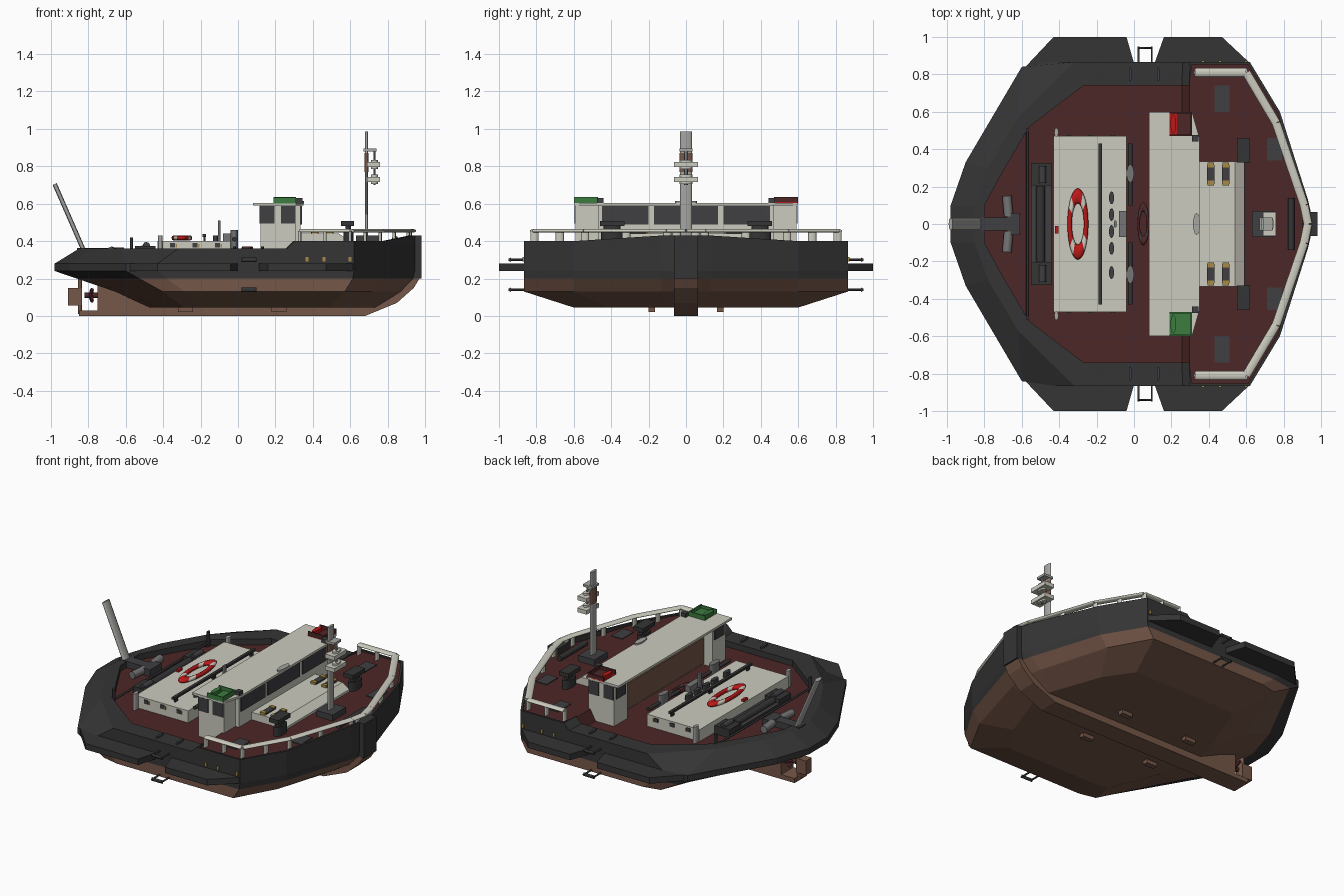
import bpy, bmesh, math
from mathutils import Vector, Matrix

if "Cube" in bpy.data.objects:
    bpy.data.objects.remove(bpy.data.objects["Cube"])


def material(name, r, g, b):
    m = bpy.data.materials.new(name)
    m.use_nodes = True
    m.diffuse_color = (r, g, b, 1)
    m.node_tree.nodes["Principled BSDF"].inputs["Base Color"].default_value = (r, g, b, 1)
    return m


black = material("black paint", .035, .035, .035)
brown = material("brown bottom paint", .18, .095, .065)
maroon = material("maroon deck", .075, .02, .02)
white = material("off white", .6, .6, .52)
glass = material("dark glass", .05, .05, .055)
red = material("red", .5, .01, .01)
green = material("green", .045, .2, .05)
gold = material("gold", .38, .26, .06)
grey = material("grey metal", .18, .18, .18)
pale = material("pale grey", .38, .38, .36)


def finish(name, bm, *mats, smooth=False):
    bmesh.ops.recalc_face_normals(bm, faces=bm.faces)
    mesh = bpy.data.meshes.new(name)
    bm.to_mesh(mesh)
    bm.free()
    for m in mats:
        mesh.materials.append(m)
    ob = bpy.data.objects.new(name, mesh)
    bpy.context.collection.objects.link(ob)
    if smooth:
        for p in mesh.polygons:
            p.use_smooth = len(p.vertices) == 4
    return ob


def box(name, x, y, z, mat):
    """Box from two limits on each axis."""
    bm = bmesh.new()
    bmesh.ops.create_cube(bm, size=1)
    for v in bm.verts:
        v.co = [min(r) if c < 0 else max(r) for r, c in zip((x, y, z), v.co)]
    return finish(name, bm, mat)


def pair(name, x, y, z, mat):
    box("right_" + name, x, (-y[1], -y[0]), z, mat)
    box("left_" + name, x, y, z, mat)


def prism(name, pts, lo, hi, axis, mat):
    """Extrude a profile along y (axis 1) or z (axis 2)."""
    bm = bmesh.new()
    place = lambda a, b, t: (a, t, b) if axis == 1 else (a, b, t)
    face = bm.faces.new([bm.verts.new(place(a, b, lo)) for a, b in pts])
    new = bmesh.ops.extrude_face_region(bm, geom=[face])["geom"]
    shift = place(0, 0, hi - lo)
    bmesh.ops.translate(bm, vec=shift, verts=[g for g in new if isinstance(g, bmesh.types.BMVert)])
    return finish(name, bm, mat)


def rod(name, a, b, rx, ry, mat, sides=10):
    """Cylinder between two points, oval when rx and ry differ."""
    a, b = Vector(a), Vector(b)
    bm = bmesh.new()
    bmesh.ops.create_cone(bm, cap_ends=True, segments=sides, radius1=1, radius2=1, depth=(b - a).length)
    turn = (b - a).to_track_quat('Z', 'Y').to_matrix().to_4x4()
    if abs((b - a).normalized().z) > .99:
        turn = Matrix.Identity(4)
    bm.transform(Matrix.Translation((a + b) / 2) @ turn @ Matrix.Diagonal((rx, ry, 1, 1)))
    return finish(name, bm, mat, smooth=True)


def ring(name, center, rx, ry, thick, *mats):
    """Oval life ring with narrow bands of a second colour."""
    bm = bmesh.new()
    n, k = 32, 8
    loops = []
    for i in range(n):
        t = math.tau * (i + .5) / n
        row = []
        for j in range(k):
            w = 1 + .27 * math.cos(math.tau * j / k)
            row.append(bm.verts.new((center[0] + rx * w * math.cos(t), center[1] + ry * w * math.sin(t),
                                     center[2] + thick * math.sin(math.tau * j / k))))
        loops.append(row)
    for i in range(n):
        for j in range(k):
            a, b = loops[i], loops[(i + 1) % n]
            f = bm.faces.new((a[j], b[j], b[(j + 1) % k], a[(j + 1) % k]))
            f.material_index = 1 if i % 8 in (3, 4) else 0
    return finish(name, bm, *mats, smooth=True)


# Hull: half plans for the shell, bulwark top and deck edge, placed at every level
ahead = [(.26, .865), (.3, .865), (.315, .865), (.62, .865), (.78, .6), (.93, .13), (.96, 0)]
shell = [(-.98, 0), (-.98, .1), (-.9, .33), (-.6, .84), (-.43, .865)] + ahead
top = [(-.85, 0), (-.85, .1), (-.78, .3), (-.62, .57), (-.32, .865)] + ahead
edge = [(-.8, 0), (-.8, .1), (-.69, .3), (-.56, .52), (-.27, .74)] + [
    (x * .985, y * (.985 if x > .31 else .855)) for x, y in ahead]


def level(plan, height, stern=1, bow=1, wide=1):
    """Full outline of a plan, scaled behind and ahead of midships."""
    row = [(x * (stern if x < 0 else bow), y * wide, height(x)) for x, y in plan]
    return row + [(x, -y, z) for x, y, z in row[-2:0:-1]]


def rim(x):
    return .36 if x < .28 else .4 if x < .9 else .43


def deck(x):
    return .32 if x < .28 else .39


levels = [level(shell, lambda x: .045, .48, .78, .694), level(shell, lambda x: .13, .67, .92),
          level(shell, lambda x: .2, .88, .99), level(shell, lambda x: .24), level(shell, lambda x: .28),
          level(top, rim), level(edge, rim), level(edge, deck)]
bm = bmesh.new()
rows = [[bm.verts.new(p) for p in row] for row in levels]
count = len(rows[0])
for k in range(len(rows) - 1):
    for i in range(count):
        j = (i + 1) % count
        f = bm.faces.new((rows[k][i], rows[k][j], rows[k + 1][j], rows[k + 1][i]))
        f.material_index = 0 if k < 2 else 1
bm.faces.new(rows[0])
for i in range(len(shell) - 1):
    quad = [rows[-1][i], rows[-1][i + 1], rows[-1][-i - 1], rows[-1][-i]]
    f = bm.faces.new(list(dict.fromkeys(quad)))
    f.material_index = 2
finish("hull", bm, brown, black, maroon)

# Keel, stem, rudder and propeller
prism("keel", [(-.85, 0), (.68, 0), (.85, .07), (.94, .15), (.97, .2), (.9, .2), (.6, .1),
               (-.45, .1), (-.75, .2), (-.75, .03), (-.85, .03)], -.065, .065, 1, brown)
box("stem", (.9, .98), (-.065, .065), (.2, .43), black)
box("rudder", (-.91, -.835), (-.03, .03), (.055, .15), brown)
rod("rudder_post", (-.845, 0, .01), (-.845, 0, .25), .012, .03, brown)
rod("propeller_shaft", (-.82, 0, .11), (-.74, 0, .11), .015, .015, maroon)
for i in range(4):
    t = math.tau * i / 4 + .4
    rod("propeller_blade", (-.79, 0, .11), (-.78, .08 * math.cos(t), .11 + .035 * math.sin(t)), .01, .01, maroon, 6)

# Side fenders, boarding steps, bulwark fittings
for s, side in ((-1, "right"), (1, "left")):
    for tag, outline in (("aft", [(-.59, .83), (-.43, 1), (-.04, 1), (0, .86)]),
                         ("fore", [(.11, .86), (.16, 1), (.47, 1), (.62, .86)])):
        prism(side + "_" + tag + "_fender", [(x, s * y) for x, y in outline], .24, .28, 2, black)
    for z in (.14, .3):
        for x in (.025, .095):
            rod(side + "_step_arm", (x, s * .85, z), (x, s * .95, z), .006, .006, black, 6)
        rod(side + "_step", (.02, s * .94, z), (.1, s * .94, z), .006, .012, black, 6)
    for x in (.37, .46, .6):
        box(side + "_hull_fitting", (x - .008, x + .008), (s * .861, s * .873), (.29, .315), gold)
    for x in (-.02, .13):
        rod(side + "_bulwark_cleat", (x, s * .8, .36), (x, s * .8, .372), .008, .04, glass, 8)
    # Bow rail
    path = [(.33, s * .81), (.6, s * .81), (.76, s * .54), (.91, s * .1), (.93, 0)]
    for (ax, ay), (bx, by) in zip(path, path[1:]):
        rod(side + "_bow_rail", (ax, ay, .455), (bx, by, .455), .024, .01, white)
        for t in (0, .5):
            px, py = ax + (bx - ax) * t, ay + (by - ay) * t
            rod(side + "_rail_post", (px, py, .385), (px, py, .455), .009, .022, white, 8)
    # Bow ventilators and casing fittings
    rod(side + "_bow_ventilator", (.59, s * .395, .39), (.59, s * .395, .45), .028, .06, black)
    rod(side + "_ventilator_neck", (.59, s * .395, .45), (.59, s * .395, .485), .016, .045, black)
    box(side + "_ventilator_cowl", (.55, .62), (s * .33, s * .46), (.48, .507), black)
    for x in (.41, .49):
        box(side + "_skylight", (x - .02, x + .02), (s * .215, s * .315), (.44, .45), glass)
        for y in (.22, .315):
            box(side + "_skylight_end", (x - .018, x + .018), (s * y - .013, s * y + .013), (.44, .456), gold)
    for x in (-.35, -.23, -.11):
        box(side + "_casing_port", (x - .014, x + .014), (s * .468, s * .476), (.365, .39), glass)
        box(side + "_port_latch", (x + .016, x + .024), (s * .468, s * .476), (.365, .385), gold)
    rod(side + "_engine_vent", (-.02, s * .27, .32), (-.02, s * .27, .46), .02, .05, grey)
    rod(side + "_vent_pipe", (-.02, s * .1, .41), (-.02, s * .43, .41), .012, .012, black)
    box(side + "_winch_end", (-.55, -.44), (s * .205, s * .325), (.32, .375), black)
    rod(side + "_winch_drum", (-.49, s * .22, .375), (-.49, s * .31, .375), .02, .02, glass)
    rod(side + "_tow_post", (-.57, s * .5, .32), (-.57, s * .5, .42), .008, .015, black, 8)
    rod(side + "_tow_hook", (-.67, s * .04, .345), (-.68, s * .15, .345), .025, .025, grey, 8)
    rod(side + "_corner_vent", (-.415, s * .49, .32), (-.415, s * .49, .43), .012, .025, pale, 8)
    # Shallow grilles under the hull
    for x in (-.28, .22):
        box(side + "_hull_grille", (x - .04, x + .04), (s * .165, s * .2), (.02, .05), brown)
    # Navigation light: open tray with a lamp inside
    tag, paint, lamp = (("starboard", green, green), ("port", maroon, red))[s > 0]
    box(tag + "_light_tray", (.19, .31), (s * .47, s * .6), (.6, .608), lamp)
    box(tag + "_tray_floor", (.23, .31), (s * .47, s * .597), (.608, .613), paint)
    box(tag + "_tray_inner_wall", (.19, .31), (s * .47, s * .478), (.608, .635), paint)
    box(tag + "_tray_outer_wall", (.19, .31), (s * .592, s * .6), (.608, .632), paint)
    box(tag + "_tray_fore_wall", (.303, .31), (s * .47, s * .6), (.608, .635), paint)
    rod(tag + "_lamp", (.21, s * .535, .608), (.21, s * .535, .632), .016, .05, lamp)

pair("fore_hatch", (.43, .51), (.6, .74), (.385, .395), glass)
pair("bow_hatch", (.71, .79), (.34, .46), (.385, .395), glass)

# Aft casing with life ring, handrail and vents
box("engine_casing", (-.43, -.04), (-.47, .47), (.31, .4), white)
ring("life_ring", (-.3, 0, .417), .044, .15, .014, red, white)
box("casing_valve", (-.423, -.405), (-.05, -.01), (.4, .415), red)
box("casing_handrail", (-.19, -.17), (-.43, .43), (.422, .437), black)
for y in (-.4, 0, .4):
    box("handrail_foot", (-.185, -.175), (y - .015, y + .015), (.4, .426), black)
for y in (.14, .05, -.04, -.13, -.26):
    rod("casing_vent", (-.12, y, .4), (-.12, y, .43), .014, .035, glass)
rod("exhaust_pipe", (-.1, 0, .4), (-.1, 0, .51), .008, .02, grey)
box("casing_step", (-.08, -.04), (-.07, .07), (.4, .44), grey)

# Towing gear and leaning stern pole
box("winch_bed", (-.55, -.44), (-.21, .21), (.32, .35), glass)
rod("winch_roller", (-.5, -.2, .355), (-.5, .2, .355), .025, .025, black)
rod("tow_bar", (-.57, -.52, .345), (-.57, .52, .345), .007, .007, black, 8)
box("tow_hook_base", (-.68, -.61), (-.06, .06), (.32, .365), glass)
box("pole_foot", (-.86, -.68), (-.035, .035), (.32, .362), glass)
rod("stern_pole", (-.825, 0, .35), (-.98, 0, .705), .035, .012, pale)

# Wheelhouse with end wings and overhanging roof
box("wheelhouse", (.19, .335), (-.47, .47), (.32, .6), white)
box("wheelhouse_aft_panel", (.182, .19), (-.46, .46), (.33, .5), brown)
box("aft_window", (.184, .19), (-.4, .4), (.51, .585), glass)
pair("wing", (.12, .31), (.45, .59), (.32, .597), white)
prism("wheelhouse_roof", [(.08, -.6), (.31, -.6), (.35, -.46), (.35, .46), (.31, .6), (.08, .6)], .59, .605, 2, white)
for lo, hi in ((-.45, -.2), (-.17, .17), (.2, .45)):
    box("front_window", (.335, .342), (lo, hi), (.49, .587), glass)
for lo, hi in ((.122, .195), (.23, .305)):
    pair("wing_window", (lo, hi), (.59, .596), (.495, .587), glass)
pair("wing_aft_window", (.114, .12), (.47, .57), (.495, .587), glass)
pair("light_screen", (.31, .345), (.44, .475), (.6, .63), glass)
rod("roof_dome", (.335, 0, .6), (.335, 0, .615), .02, .06, pale)
ring("hung_life_ring", (.05, 0, .36), .025, .09, .012, maroon, glass)

# Forward cabin trunk
prism("forward_trunk", [(.33, .38), (.59, .38), (.59, .405), (.54, .44), (.33, .44)], -.335, .335, 1, white)

# Mast with lamps
box("mast_base", (.63, .75), (-.07, .07), (.385, .43), glass)
rod("mast", (.687, 0, .4), (.687, 0, .985), .009, .033, pale)
rod("mast_band", (.687, 0, .77), (.687, 0, .87), .011, .035, brown)
box("mast_crossbar", (.67, .74), (-.035, .035), (.88, .895), pale)
for z in (.73, .81):
    box("lamp_bracket", (.69, .76), (-.065, .065), (z - .015, z + .012), white)
    rod("mast_lamp", (.73, 0, z - .025), (.73, 0, z + .025), .02, .035, white)
rod("lamp_cable", (.73, 0, .7), (.73, 0, .89), .005, .01, grey, 6)

# Bow windlass
rod("windlass", (.84, -.14, .41), (.84, .14, .41), .018, .018, black)
